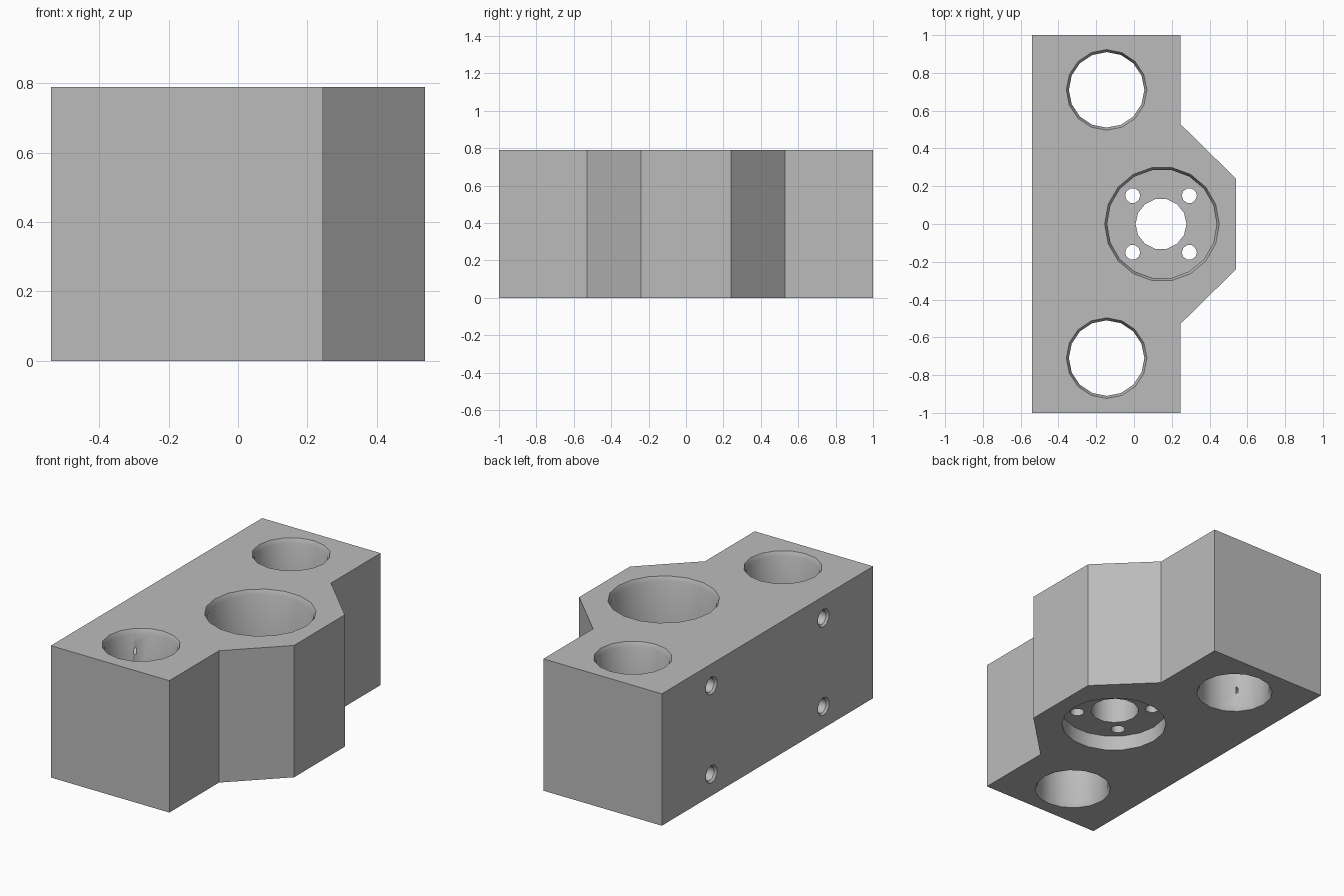
import bpy, bmesh, math
from mathutils import Matrix, Vector

if "Cube" in bpy.data.objects:
    bpy.data.objects.remove(bpy.data.objects["Cube"])

H = 0.79                 # block height
CH, CD = 0.0135, 0.027   # chamfer width and depth of the bores

grey = bpy.data.materials.new("plain_grey")
grey.use_nodes = True
colour = (0.5, 0.5, 0.5, 1)
grey.diffuse_color = colour
grey.node_tree.nodes["Principled BSDF"].inputs["Base Color"].default_value = colour


def make_object(name, bm):
    bmesh.ops.recalc_face_normals(bm, faces=bm.faces)
    mesh = bpy.data.meshes.new(name)
    bm.to_mesh(mesh)
    bm.free()
    mesh.materials.append(grey)
    obj = bpy.data.objects.new(name, mesh)
    bpy.context.collection.objects.link(obj)
    return obj


def turned(name, profile, sides, place):
    """Solid of stacked rings, given as (radius, height) pairs."""
    bm = bmesh.new()
    rings = []
    for r, h in profile:
        angles = [math.tau * i / sides for i in range(sides)]
        rings.append([bm.verts.new((r * math.cos(a), r * math.sin(a), h)) for a in angles])
    for low, high in zip(rings, rings[1:]):
        for i in range(sides):
            j = (i + 1) % sides
            bm.faces.new((low[i], low[j], high[j], high[i]))
    bm.faces.new(rings[0])
    bm.faces.new(rings[-1])
    bmesh.ops.transform(bm, matrix=place, verts=bm.verts)
    return make_object(name, bm)


# Block with a tapered boss on the right side
half = [(0.54, 0.24), (0.245, 0.53), (0.245, 1.0), (-0.54, 1.0)]
outline = half + [(x, -y) for x, y in reversed(half)]
bm = bmesh.new()
base = bm.faces.new([bm.verts.new((x, y, 0)) for x, y in outline])
top = bmesh.ops.extrude_face_region(bm, geom=[base])["geom"]
bmesh.ops.translate(bm, vec=(0, 0, H), verts=[v for v in top if isinstance(v, bmesh.types.BMVert)])
block = make_object("carriage_block", bm)

cutters = []


def cut(name, profile, sides, location, rotation=Matrix.Identity(4)):
    cutters.append(turned(name, profile, sides, Matrix.Translation(Vector(location)) @ rotation))


# Rod bores, chamfered at both ends, and the screw holes in the back face
R = 0.2
rod_profile = [(R + 2 * CH, -CD), (R, CD), (R, H - CD), (R + 2 * CH, H + CD)]
screw_profile = [(0.065, -0.012), (0.043, 0.012), (0.043, 0.26)]
for s in (-1, 1):
    cut("rod_bore_cutter", rod_profile, 16, (-0.145, 0.71 * s, 0))
    for z in (0.13, H - 0.13):
        cut("screw_hole_cutter", screw_profile, 10, (-0.54, 0.53 * s, z),
            Matrix.Rotation(math.pi / 2, 4, "Y"))

# Central pocket, flange recess, through bore and bolt holes
NX, WEB_LOW, WEB_TOP = 0.148, 0.09, 0.36
P = 0.29
cut("pocket_cutter", [(P, WEB_TOP), (P, H - CD), (P + 2 * CH, H + CD)], 18, (NX, 0, 0))
cut("recess_cutter", [(0.295, -0.05), (0.295, WEB_LOW)], 18, (NX, 0, 0))
through = [(1, WEB_LOW - 0.03), (1, WEB_TOP + 0.03)]
cut("nut_bore_cutter", [(0.135 * r, h) for r, h in through], 14, (NX - 0.005, 0, 0))
for sx in (-1, 1):
    for sy in (-1, 1):
        cut("bolt_hole_cutter", [(0.04 * r, h) for r, h in through], 10,
            (NX - 0.005 + 0.15 * sx, 0.15 * sy, 0))

# Apply the cuts
bpy.ops.object.select_all(action="DESELECT")
block.select_set(True)
bpy.context.view_layer.objects.active = block
for cutter in cutters:
    mod = block.modifiers.new("cut", "BOOLEAN")
    mod.operation = "DIFFERENCE"
    mod.solver = "EXACT"
    mod.object = cutter
    bpy.ops.object.modifier_apply(modifier=mod.name)
    bpy.data.objects.remove(cutter)

bpy.ops.object.shade_smooth_by_angle(angle=math.radians(38))
